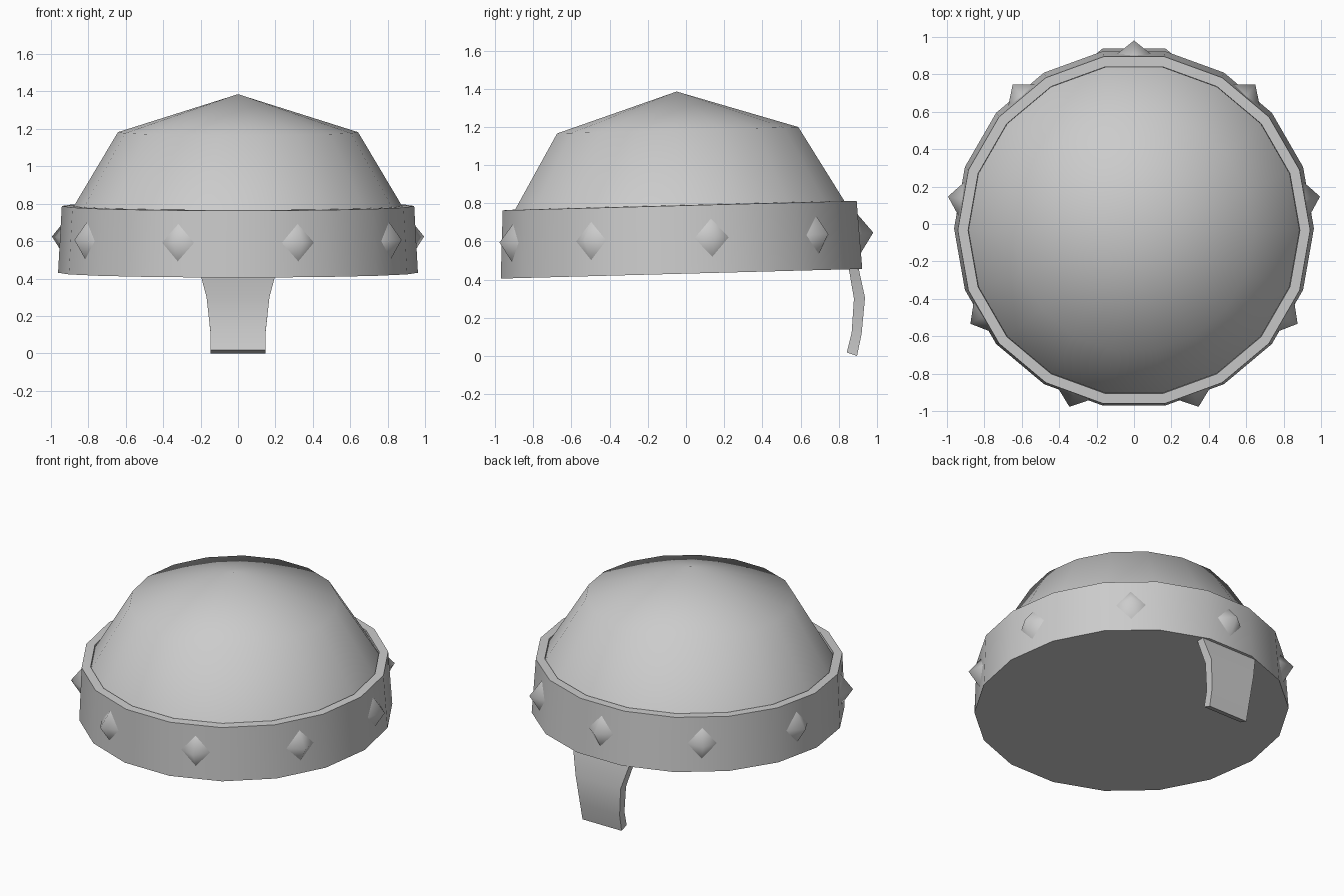
import bpy, bmesh, math
from mathutils import Matrix, Vector

if "Cube" in bpy.data.objects:
    bpy.data.objects.remove(bpy.data.objects["Cube"])

SIDES = 18
# The cap sits slightly tipped, higher at the back
TILT = Matrix.Translation((0, -0.012, 0)) @ Matrix.Rotation(math.radians(1.53), 4, 'X')


def finish(bm, name, angle, matrix=Matrix(), normals=True):
    if normals:
        bmesh.ops.recalc_face_normals(bm, faces=bm.faces[:])
    bm.transform(matrix)
    me = bpy.data.meshes.new(name)
    bm.to_mesh(me)
    bm.free()
    ob = bpy.data.objects.new(name, me)
    bpy.context.collection.objects.link(ob)
    bpy.ops.object.select_all(action='DESELECT')
    bpy.context.view_layer.objects.active = ob
    ob.select_set(True)
    bpy.ops.object.shade_smooth_by_angle(angle=math.radians(angle))
    return ob


def lathe(profile, name, angle, cap_start=False):
    """Turn (radius, z) points around z, outward side to the right of travel upward."""
    bm = bmesh.new()
    rings = []
    for r, z in profile:
        if r == 0:
            rings.append([bm.verts.new((0, 0, z))] * SIDES)
        else:
            rings.append([bm.verts.new((r * math.cos(math.tau * i / SIDES),
                                        r * math.sin(math.tau * i / SIDES), z))
                          for i in range(SIDES)])
    for a, b in zip(rings, rings[1:]):
        for i in range(SIDES):
            j = (i + 1) % SIDES
            quad = [a[i], a[j], b[j], b[i]]
            bm.faces.new(list(dict.fromkeys(quad)))
    if cap_start:
        bm.faces.new(rings[0][::-1])
    return finish(bm, name, angle, TILT, normals=False)


# Dome: steep wall under a shallow cone
lathe([(0.885, 0.775), (0.642, 1.183), (0, 1.386)], "dome", 80)

# Headband with a flat rim and closed underside
lathe([(0.962, 0.431), (0.942, 0.788), (0.887, 0.79), (0.885, 0.76)],
      "headband", 40, cap_start=True)

# Diamond studs on every second band face
bm = bmesh.new()
for k in range(9):
    a = math.radians(90 + 40 * k)
    out = Vector((math.cos(a), math.sin(a), 0))
    side = Vector((-math.sin(a), math.cos(a), 0))
    up = Vector((0, 0, 1))
    mid = out * 0.93 + up * 0.615
    base = [bm.verts.new(mid + d) for d in
            (side * 0.1, up * 0.11 - out * 0.006, side * -0.1, up * -0.11 + out * 0.006)]
    tip = bm.verts.new(out * 1.01 + up * 0.62)
    for i in range(4):
        bm.faces.new((base[i], base[(i + 1) % 4], tip))
finish(bm, "studs", 80, TILT, normals=False)

# Hanging guard: rows of (half width, inner y, inner z, outer y, outer z)
rows = [(0.215, 0.85, 0.475, 0.90, 0.48),
        (0.168, 0.88, 0.30, 0.938, 0.305),
        (0.148, 0.868, 0.12, 0.92, 0.115),
        (0.146, 0.842, 0.018, 0.896, 0.0)]
bm = bmesh.new()
loops = [[bm.verts.new(p) for p in ((-w, yi, zi), (w, yi, zi), (w, yo, zo), (-w, yo, zo))]
         for w, yi, zi, yo, zo in rows]
for a, b in zip(loops, loops[1:]):
    for i in range(4):
        j = (i + 1) % 4
        bm.faces.new((a[i], a[j], b[j], b[i]))
bm.faces.new(loops[0])
bm.faces.new(loops[-1])
finish(bm, "hanging_guard", 40)
